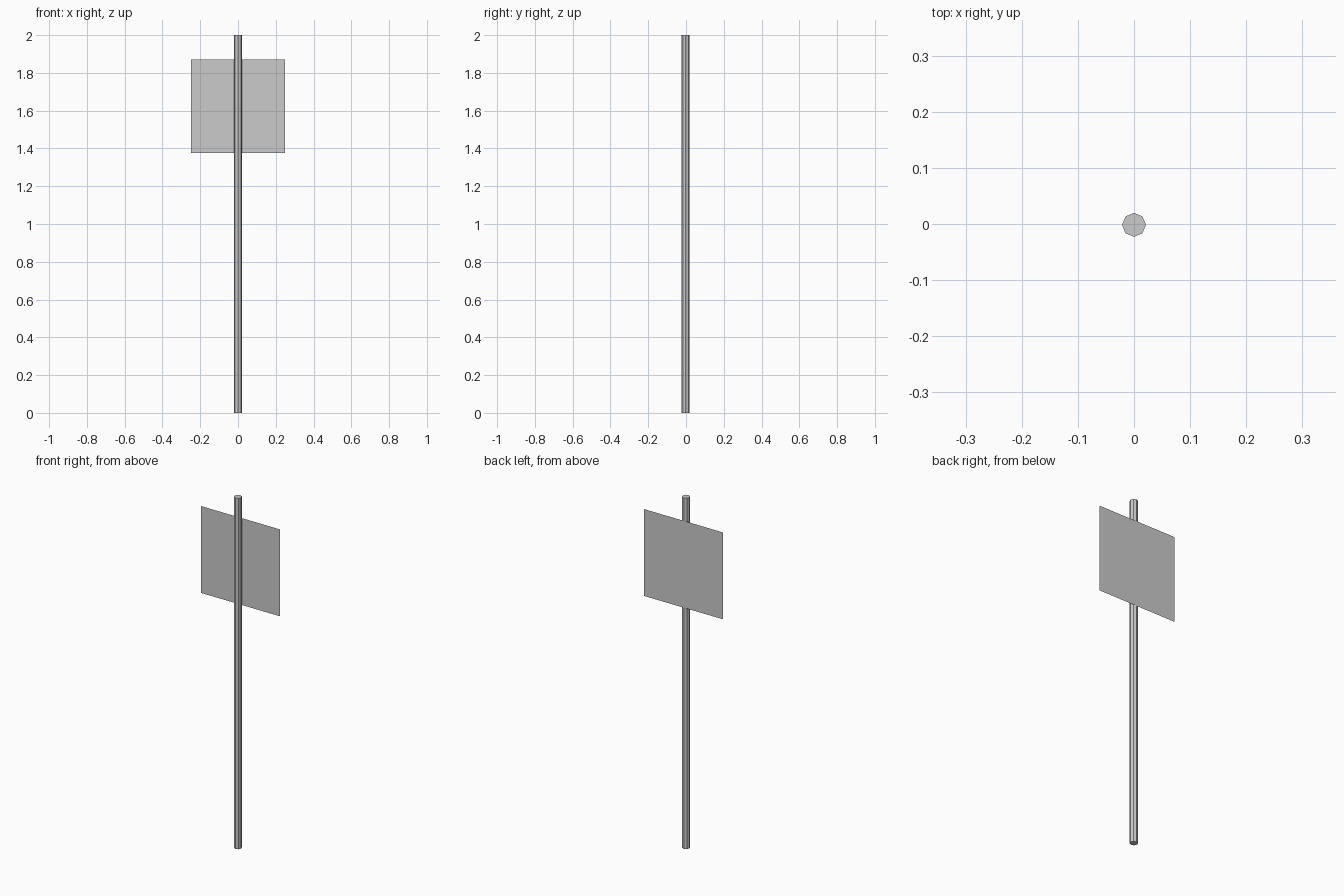
import bpy
from math import pi

if "Cube" in bpy.data.objects:
    bpy.data.objects.remove(bpy.data.objects["Cube"])

# Octagonal pole, corners on the axes
bpy.ops.mesh.primitive_cylinder_add(vertices=8, radius=0.0213, depth=2,
                                    location=(0, -0.0015, 1))
bpy.context.object.name = "pole"

# Thin square sign panel touching the back of the pole
bpy.ops.mesh.primitive_plane_add(size=0.495, location=(0, 0.0225, 1.623),
                                 rotation=(pi / 2, 0, 0))
bpy.context.object.name = "sign_panel"
